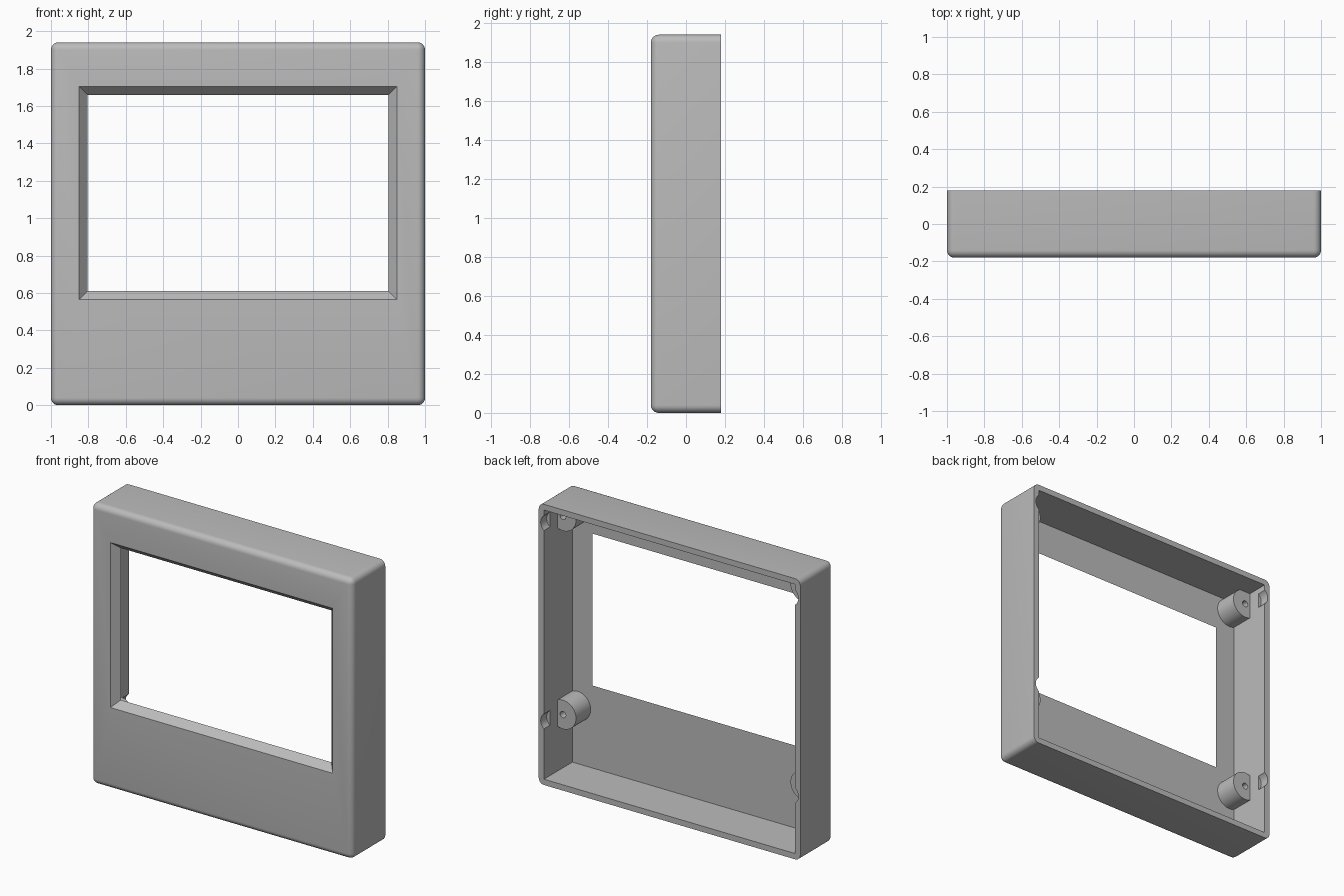
import bpy, bmesh, math
from mathutils import Matrix, Vector

cube = bpy.data.objects.get("Cube")
if cube:
    bpy.data.objects.remove(cube, do_unlink=True)

W, H, D = 1.0, 1.94, 0.18        # half width, height, half depth
WALL, PANEL_Y = 0.04, -0.13      # wall thickness, inside of front panel

grey = bpy.data.materials.new("plain grey")
grey.use_nodes = True
grey.diffuse_color = (0.5, 0.5, 0.5, 1)
grey.node_tree.nodes["Principled BSDF"].inputs["Base Color"].default_value = (0.5, 0.5, 0.5, 1)


def make(name, bm):
    bmesh.ops.recalc_face_normals(bm, faces=bm.faces)
    mesh = bpy.data.meshes.new(name)
    bm.to_mesh(mesh)
    bm.free()
    mesh.materials.append(grey)
    obj = bpy.data.objects.new(name, mesh)
    bpy.context.collection.objects.link(obj)
    return obj


def box(name, lo, hi, taper=0.0, bevel=0.0):
    """Box from lo to hi; taper shrinks the back, bevel rounds all but the back rim."""
    bm = bmesh.new()
    bmesh.ops.create_cube(bm, size=1)
    lo, hi = Vector(lo), Vector(hi)
    for v in bm.verts:
        back = v.co.y > 0
        side = [math.copysign(1, c) for c in v.co]
        v.co = Vector([(a + b) / 2 + c * (b - a) for a, b, c in zip(lo, hi, v.co)])
        if back:
            v.co.x -= side[0] * taper
            v.co.z -= side[2] * taper
    if bevel:
        edges = [e for e in bm.edges if min(v.co.y for v in e.verts) < hi.y - 0.01]
        bmesh.ops.bevel(bm, geom=edges, offset=bevel, segments=6, profile=0.5, affect='EDGES')
    return make(name, bm)


def rod(name, x, z, r, y0, y1, sides=48):
    bm = bmesh.new()
    place = Matrix.Translation((x, (y0 + y1) / 2, z)) @ Matrix.Rotation(math.pi / 2, 4, 'X')
    bmesh.ops.create_cone(bm, cap_ends=True, segments=sides, radius1=r, radius2=r,
                          depth=y1 - y0, matrix=place)
    return make(name, bm)


def combine(obj, tool, operation):
    """Apply a boolean and remove the tool."""
    mod = obj.modifiers.new("cut", 'BOOLEAN')
    mod.operation, mod.object, mod.solver = operation, tool, 'EXACT'
    graph = bpy.context.evaluated_depsgraph_get()
    mesh = bpy.data.meshes.new_from_object(obj.evaluated_get(graph))
    obj.modifiers.clear()
    obj.data = mesh
    bpy.data.objects.remove(tool, do_unlink=True)


def smooth(obj):
    bpy.ops.object.select_all(action='DESELECT')
    obj.select_set(True)
    bpy.context.view_layer.objects.active = obj
    bpy.ops.object.shade_smooth_by_angle(angle=math.radians(30))


# Hollow housing, open at the back
housing = box("housing", (-W, -D, 0), (W, D, H), bevel=0.04)
combine(housing, box("cavity", (WALL - W, PANEL_Y, WALL), (W - WALL, D + 0.1, H - WALL)), 'DIFFERENCE')

# Window with sloping reveal
combine(housing, box("window", (-0.859, -D - 0.01, 0.556), (0.859, PANEL_Y + 0.01, 1.714),
                     taper=0.063), 'DIFFERENCE')

# Screw bosses trimmed by the walls, with notches in the side walls
for side, sx in (("right", -1), ("left", 1)):
    for level, z in (("lower", 0.44), ("upper", 1.81)):
        x = 0.92 * sx
        combine(housing, rod("notch", x, z, 0.065, 0.115, D + 0.05), 'DIFFERENCE')
        boss = rod(f"{level}_{side}_boss", x, z, 0.1, PANEL_Y - 0.01, 0.03)
        combine(boss, box("trim", (-0.97, -D, 0.03), (0.97, D, H - 0.03)), 'INTERSECT')
        combine(boss, rod("screw_hole", x, z, 0.022, -0.1, 0.1, 24), 'DIFFERENCE')
        smooth(boss)
smooth(housing)
